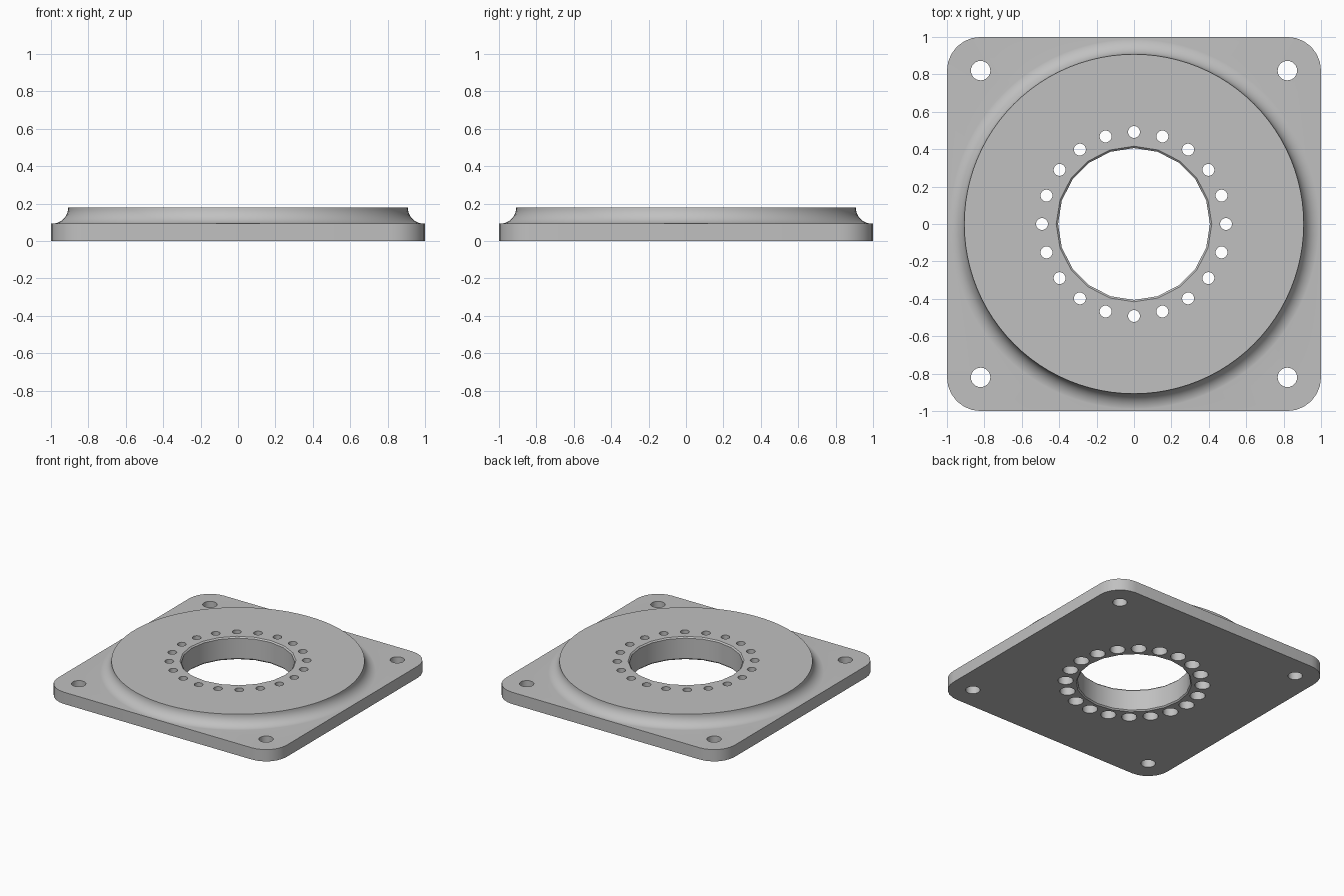
import bpy
import bmesh
from math import cos, sin, pi, radians

if "Cube" in bpy.data.objects:
    bpy.data.objects.remove(bpy.data.objects["Cube"], do_unlink=True)

PLATE_Z, TOP_Z = 0.093, 0.18

grey = bpy.data.materials.new("machined_grey")
grey.use_nodes = True
colour = (0.53, 0.53, 0.53, 1)
grey.diffuse_color = colour
grey.node_tree.nodes["Principled BSDF"].inputs["Base Color"].default_value = colour


def make_object(name, bm):
    bmesh.ops.recalc_face_normals(bm, faces=bm.faces)
    mesh = bpy.data.meshes.new(name)
    bm.to_mesh(mesh)
    bm.free()
    mesh.materials.append(grey)
    obj = bpy.data.objects.new(name, mesh)
    bpy.context.collection.objects.link(obj)
    return obj


def lathe(bm, profile, segments, x=0, y=0):
    """Closed solid of revolution from (radius, z) points."""
    rings = [[bm.verts.new((x + r * cos(2 * pi * i / segments),
                            y + r * sin(2 * pi * i / segments), z))
              for i in range(segments)] for r, z in profile]
    for a, b in zip(rings, rings[1:]):
        for i in range(segments):
            j = (i + 1) % segments
            bm.faces.new((a[i], a[j], b[j], b[i]))
    bm.faces.new(rings[0])
    bm.faces.new(rings[-1])


def apply_boolean(target, tool, operation):
    mod = target.modifiers.new(operation, "BOOLEAN")
    mod.operation, mod.solver, mod.object = operation, "EXACT", tool
    bpy.context.view_layer.objects.active = target
    bpy.ops.object.modifier_apply(modifier=mod.name)
    bpy.data.objects.remove(tool, do_unlink=True)


# Square base plate with rounded corners
bm = bmesh.new()
corner, steps = 0.18, 6
outline = []
for q, (sx, sy) in enumerate([(1, 1), (-1, 1), (-1, -1), (1, -1)]):
    for k in range(steps + 1):
        a = (q + k / steps) * pi / 2
        outline.append(bm.verts.new((sx * (1 - corner) + corner * cos(a),
                                     sy * (1 - corner) + corner * sin(a), 0)))
base = bm.faces.new(outline)
top = bmesh.ops.extrude_face_region(bm, geom=[base])["geom"]
bmesh.ops.translate(bm, vec=(0, 0, PLATE_Z),
                    verts=[v for v in top if isinstance(v, bmesh.types.BMVert)])
flange = make_object("flange_plate", bm)

# Raised round boss flowing into the plate with a concave fillet
fillet = TOP_Z - PLATE_Z + 0.0005
profile = [(0.995, 0.04)]
for k in range(11):
    a = k / 10 * pi / 2
    profile.append((0.995 - fillet * sin(a), TOP_Z - fillet * cos(a)))
bm = bmesh.new()
lathe(bm, profile, 96)
apply_boolean(flange, make_object("boss", bm), "UNION")

# Central bore with small chamfers, and four corner bolt holes
bm = bmesh.new()
lathe(bm, [(0.425, -0.01), (0.406, 0.01), (0.406, TOP_Z - 0.01), (0.426, TOP_Z + 0.01)], 20)
for x in (-0.82, 0.82):
    for y in (-0.82, 0.82):
        lathe(bm, [(0.052, -0.1), (0.052, 0.3)], 24, x, y)

# Ring of bolt holes, counterbored from below
for i in range(20):
    a = 2 * pi * i / 20
    lathe(bm, [(0.055, -0.1), (0.055, 0.09), (0.032, 0.09), (0.032, 0.3)], 20,
          0.492 * cos(a), 0.492 * sin(a))
apply_boolean(flange, make_object("hole_cutters", bm), "DIFFERENCE")

bpy.ops.object.select_all(action="DESELECT")
flange.select_set(True)
bpy.context.view_layer.objects.active = flange
bpy.ops.object.shade_smooth_by_angle(angle=radians(30))
